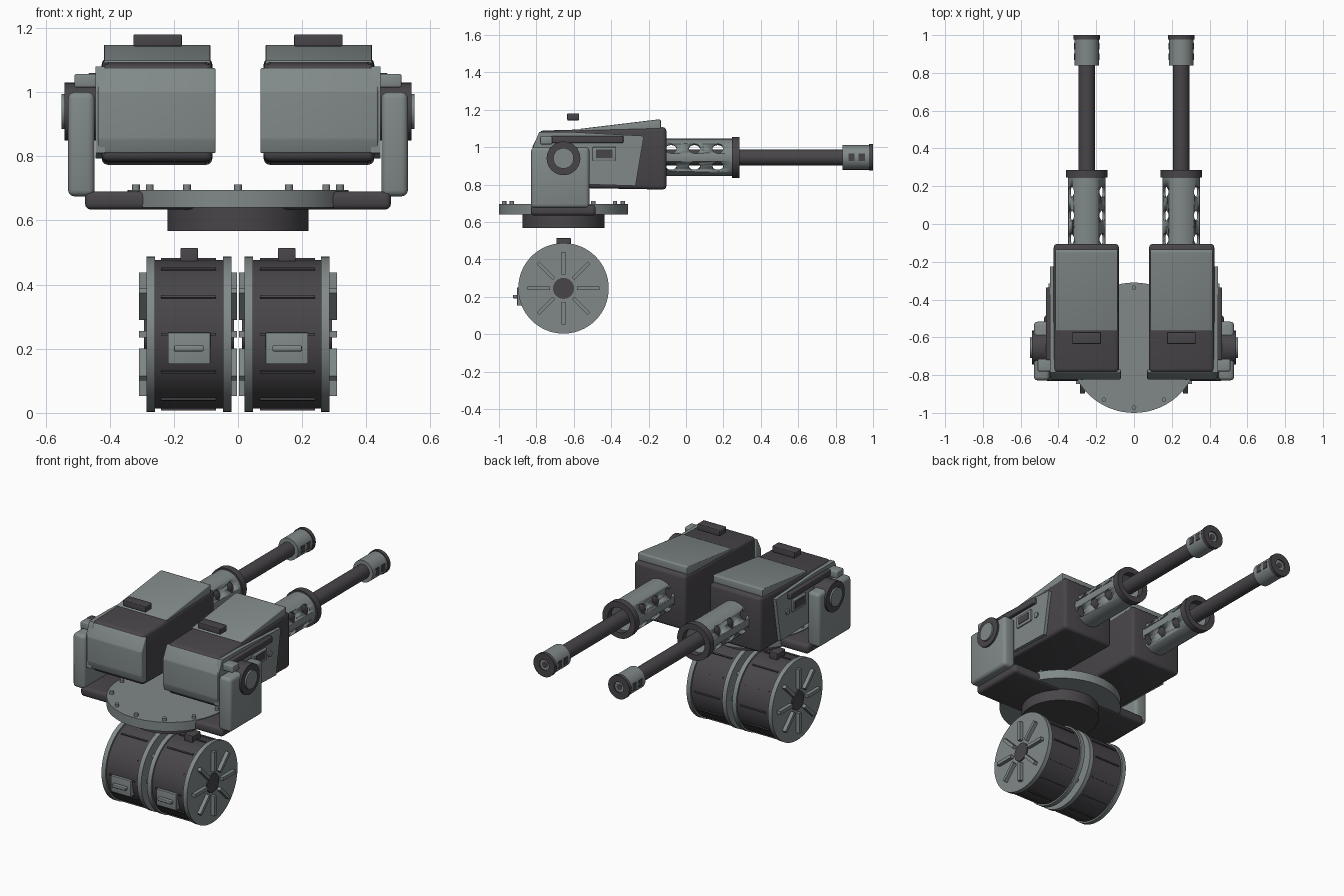
import bpy, bmesh, math
from mathutils import Matrix, Vector

if "Cube" in bpy.data.objects:
    bpy.data.objects.remove(bpy.data.objects["Cube"], do_unlink=True)


def material(name, rgb):
    m = bpy.data.materials.new(name)
    m.use_nodes = True
    m.diffuse_color = (*rgb, 1)
    m.node_tree.nodes["Principled BSDF"].inputs["Base Color"].default_value = (*rgb, 1)
    return m


LIGHT = material("light grey steel", (0.22, 0.25, 0.25))
DARK = material("dark gunmetal", (0.065, 0.06, 0.067))
PIVOT_Y = -0.655
GUN_X, GUN_Z = 0.25, 0.945
DRUM_Z = 0.245


def finish(bm, name, mat, bevel=0, mirror=True, cutter=None):
    """Turn a bmesh in world space into a shaded, optionally mirrored part."""
    bmesh.ops.recalc_face_normals(bm, faces=bm.faces)
    if bevel:
        bmesh.ops.bevel(bm, geom=bm.edges[:], offset=bevel, segments=3,
                        profile=0.5, affect='EDGES', clamp_overlap=True)
    me = bpy.data.meshes.new(name)
    bm.to_mesh(me)
    bm.free()
    me.materials.append(mat)
    ob = bpy.data.objects.new(name, me)
    bpy.context.collection.objects.link(ob)
    bpy.ops.object.select_all(action='DESELECT')
    ob.select_set(True)
    bpy.context.view_layer.objects.active = ob
    bpy.ops.object.shade_smooth_by_angle(angle=math.radians(32))
    if cutter:
        mod = ob.modifiers.new("Holes", 'BOOLEAN')
        mod.object = cutter
        mod.solver = 'EXACT'
    if mirror:
        ob.modifiers.new("Mirror", 'MIRROR')
    return ob


def add_box(bm, x, y, z, matrix=Matrix()):
    size = Matrix.Diagonal((x[1] - x[0], y[1] - y[0], z[1] - z[0], 1))
    mid = Matrix.Translation((sum(x) / 2, sum(y) / 2, sum(z) / 2))
    bmesh.ops.create_cube(bm, size=1, matrix=matrix @ mid @ size)


def box(name, mat, x, y, z, bevel=0, mirror=True):
    bm = bmesh.new()
    add_box(bm, x, y, z)
    return finish(bm, name, mat, bevel, mirror)


def add_rod(bm, start, end, r, sides=40):
    a, b = Vector(start), Vector(end)
    turn = (b - a).to_track_quat('Z', 'Y').to_matrix().to_4x4()
    bmesh.ops.create_cone(bm, cap_ends=True, segments=sides, radius1=r, radius2=r,
                          depth=(b - a).length, matrix=Matrix.Translation((a + b) / 2) @ turn)


def rod(name, mat, start, end, r, sides=40, mirror=True):
    bm = bmesh.new()
    add_rod(bm, start, end, r, sides)
    return finish(bm, name, mat, 0, mirror)


def prism(name, mat, yz, x, bevel=0):
    """Side profile pushed across from x[0] to x[1]."""
    bm = bmesh.new()
    face = bm.faces.new([bm.verts.new((x[0], y, z)) for y, z in yz])
    out = bmesh.ops.extrude_face_region(bm, geom=[face])["geom"]
    bmesh.ops.translate(bm, vec=(x[1] - x[0], 0, 0),
                        verts=[v for v in out if isinstance(v, bmesh.types.BMVert)])
    return finish(bm, name, mat, bevel)


def ring(name, mat, r_in, r_out, y0, y1, cutter=None):
    """Hollow sleeve around the gun axis."""
    bm = bmesh.new()
    vs = [bm.verts.new((GUN_X + r, y, GUN_Z))
          for r, y in ((r_out, y0), (r_out, y1), (r_in, y1), (r_in, y0))]
    es = [bm.edges.new((vs[i], vs[i - 1])) for i in range(4)]
    bmesh.ops.spin(bm, geom=vs + es, cent=(GUN_X, 0, GUN_Z), axis=(0, 1, 0),
                   angle=math.tau, steps=32)
    bmesh.ops.remove_doubles(bm, verts=bm.verts, dist=1e-4)
    return finish(bm, name, mat, cutter=cutter)


def along_gun(name, mat, y0, y1, r):
    return rod(name, mat, (GUN_X, y0, GUN_Z), (GUN_X, y1, GUN_Z), r, 32)


# Turntable
rod("turntable_base", DARK, (0, PIVOT_Y, 0.567), (0, PIVOT_Y, 0.645), 0.22, 64, False)
rod("turntable_disc", LIGHT, (0, PIVOT_Y, 0.64), (0, PIVOT_Y, 0.695), 0.345, 64, False)
bm = bmesh.new()
for i in range(12):
    a = i * math.tau / 12
    px, py = 0.318 * math.sin(a), PIVOT_Y + 0.318 * math.cos(a)
    add_rod(bm, (px, py, 0.69), (px, py, 0.712), 0.012, 12)
finish(bm, "turntable_bolts", LIGHT, mirror=False)

# Cradle
box("cradle_crossbar", DARK, (-0.477, 0.477), (-0.83, -0.483), (0.634, 0.691), 0.018, False)
box("cradle_arm", LIGHT, (0.447, 0.53), (-0.828, -0.517), (0.675, 1.0), 0.02)
rod("trunnion_hub", DARK, (0.42, PIVOT_Y, 0.94), (0.541, PIVOT_Y, 0.94), 0.09)
rod("trunnion_cap", LIGHT, (0.53, PIVOT_Y, 0.94), (0.551, PIVOT_Y, 0.94), 0.055)

# Receiver
prism("receiver_body", DARK, [(-0.79, 0.785), (-0.105, 0.773), (-0.105, 1.107), (-0.785, 1.088)],
      (0.08, 0.425), 0.02)
prism("receiver_rear_panel", LIGHT, [(-0.77, 0.81), (-0.81, 0.81), (-0.822, 0.855),
                                     (-0.822, 1.0), (-0.785, 1.075), (-0.77, 1.075)],
      (0.07, 0.436), 0.005)
prism("receiver_side_plate", LIGHT, [(-0.815, 0.81), (-0.27, 0.793), (-0.225, 1.06),
                                     (-0.6, 1.08), (-0.785, 1.08), (-0.815, 1.01)],
      (0.415, 0.445))
prism("top_cover", LIGHT, [(-0.565, 1.08), (-0.135, 1.09), (-0.135, 1.146), (-0.15, 1.148),
                           (-0.565, 1.098)], (0.086, 0.418), 0.004)
box("rear_sight", DARK, (0.175, 0.326), (-0.635, -0.572), (1.143, 1.18), 0.004)
box("charging_rail", DARK, (0.43, 0.467), (-0.72, -0.335), (1.022, 1.06), 0.006)
box("charging_handle", LIGHT, (0.44, 0.51), (-0.78, -0.715), (1.015, 1.057), 0.006)
box("ejection_frame", LIGHT, (0.44, 0.456), (-0.5, -0.373), (0.928, 1.0), 0.004)
box("ejection_port", DARK, (0.45, 0.459), (-0.48, -0.392), (0.943, 0.988))
rod("side_stud", LIGHT, (0.44, -0.333, 0.945), (0.452, -0.333, 0.945), 0.017, 16)

# Barrel with perforated jacket
bm = bmesh.new()
for y in (-0.08, 0.045, 0.17):
    for a in (30, 150):
        d = Vector((math.cos(math.radians(a)), 0, math.sin(math.radians(a)))) * 0.2
        c = Vector((GUN_X, y, GUN_Z))
        add_rod(bm, c - d, c + d, 0.03, 20)
holes = finish(bm, "jacket_hole_cutter", DARK, mirror=False)
holes.hide_render = True
holes.hide_viewport = True
ring("barrel_jacket", LIGHT, 0.085, 0.1, -0.12, 0.25, holes)
ring("jacket_collar", DARK, 0.075, 0.11, 0.245, 0.285)
along_gun("barrel", DARK, -0.12, 0.99, 0.043)
ring("muzzle_brake", LIGHT, 0.04, 0.066, 0.838, 0.982)
ring("muzzle_ring", DARK, 0.032, 0.071, 0.978, 1.0)
along_gun("muzzle_face", LIGHT, 0.985, 0.993, 0.034)
along_gun("muzzle_bore", DARK, 0.99, 0.995, 0.018)
bm = bmesh.new()
for s in (-1, 1):
    for y in (0.885, 0.94):
        cx = GUN_X + s * 0.062
        add_box(bm, (cx - 0.0045, cx + 0.0045), (y - 0.017, y + 0.017),
                (GUN_Z - 0.02, GUN_Z + 0.02))
finish(bm, "muzzle_slots", DARK)

# Ammunition drums
def drum_rod(name, mat, x0, x1, r):
    return rod(name, mat, (x0, PIVOT_Y, DRUM_Z), (x1, PIVOT_Y, DRUM_Z), r, 64)


drum_rod("drum_body", DARK, 0.03, 0.275, 0.232)
drum_rod("drum_inner_rim", LIGHT, 0.02, 0.047, 0.242)
drum_rod("drum_outer_rim", LIGHT, 0.259, 0.286, 0.242)
drum_rod("drum_hub", DARK, 0.012, 0.293, 0.056)
axle = Matrix.Translation((0, PIVOT_Y, DRUM_Z))
bm = bmesh.new()
for i in range(8):
    spin = axle @ Matrix.Rotation(i * math.tau / 8, 4, 'X')
    for x in ((0.003, 0.025), (0.28, 0.308)):
        add_box(bm, x, (-0.01, 0.01), (0.073, 0.193), spin)
finish(bm, "drum_spokes", LIGHT)
bm = bmesh.new()
for i in range(12):
    spin = axle @ Matrix.Rotation(i * math.tau / 12, 4, 'X')
    add_box(bm, (0.068, 0.24), (-0.004, 0.004), (0.225, 0.238), spin)
finish(bm, "drum_ribs", DARK)
box("drum_latch_plate", LIGHT, (0.086, 0.219), (-0.903, -0.85), (0.152, 0.25), 0.003)
box("drum_latch_handle", LIGHT, (0.107, 0.199), (-0.925, -0.9), (0.192, 0.21), 0.004)
box("drum_feed_lug", DARK, (0.125, 0.18), (-0.693, -0.615), (0.46, 0.514), 0.004)
